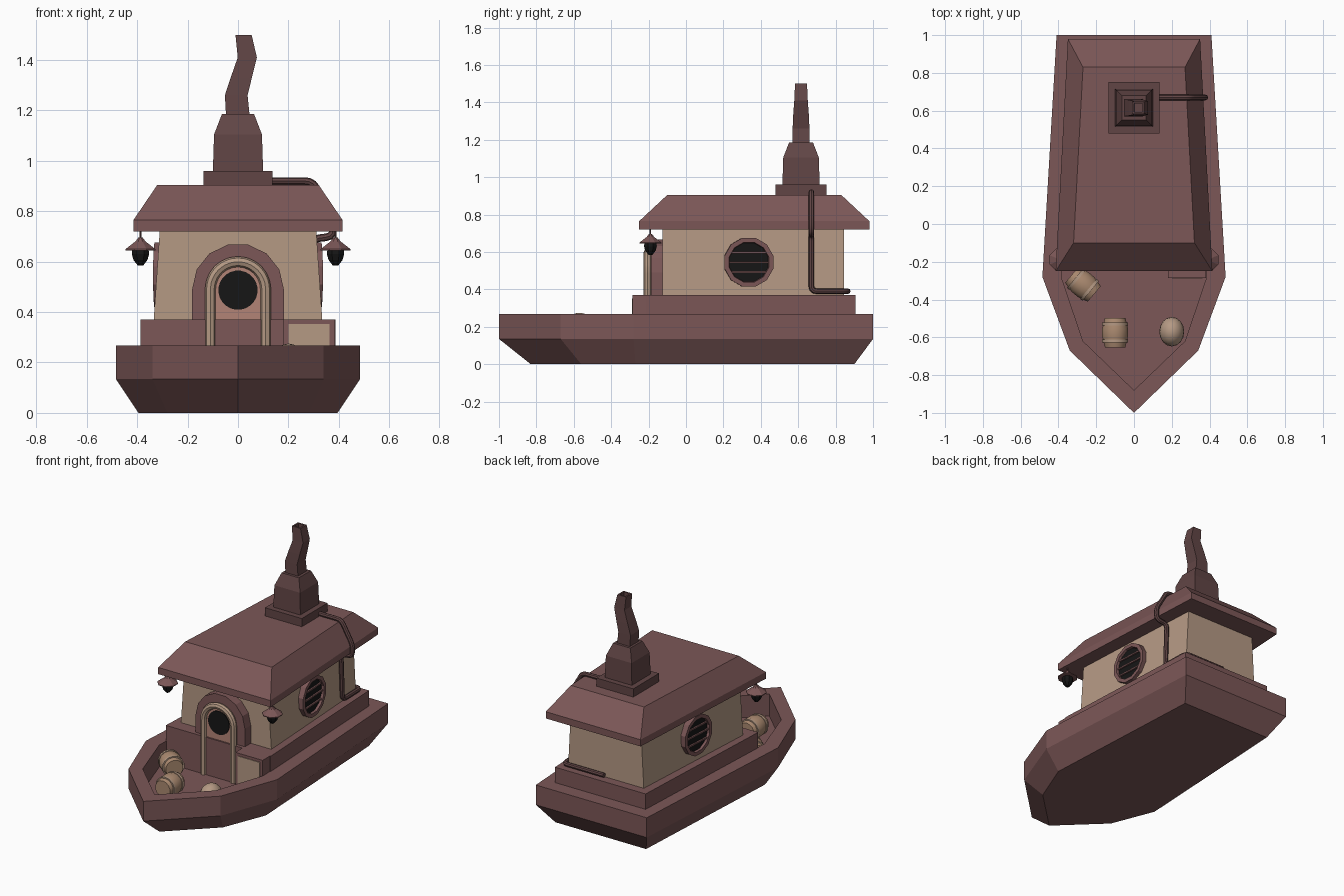
import bpy, bmesh, math
from mathutils import Matrix, Vector

if "Cube" in bpy.data.objects:
    bpy.data.objects.remove(bpy.data.objects["Cube"])


def mat(name, r, g, b):
    m = bpy.data.materials.new(name)
    m.diffuse_color = (r, g, b, 1)
    m.use_nodes = True
    m.node_tree.nodes["Principled BSDF"].inputs["Base Color"].default_value = m.diffuse_color
    return m


BROWN = mat("brown_wood", 0.20, 0.095, 0.095)
DARK = mat("dark_brown", 0.12, 0.06, 0.06)
BEIGE = mat("beige", 0.46, 0.32, 0.23)
TAN = mat("barrel_tan", 0.40, 0.25, 0.16)
PINK = mat("door_pink", 0.45, 0.23, 0.18)
BLACK = mat("black", 0.008, 0.008, 0.008)


def loft(name, rings, material, smooth=False, matrix=Matrix()):
    """Skin equal-length rings of points and cap both ends."""
    bm = bmesh.new()
    vs = [[bm.verts.new(matrix @ Vector(p)) for p in r] for r in rings]
    for a, b in zip(vs, vs[1:]):
        for i in range(len(a)):
            j = (i + 1) % len(a)
            bm.faces.new((a[i], a[j], b[j], b[i]))
    bm.faces.new(vs[0])
    bm.faces.new(vs[-1])
    bmesh.ops.recalc_face_normals(bm, faces=bm.faces)
    me = bpy.data.meshes.new(name)
    bm.to_mesh(me)
    bm.free()
    me.materials.append(material)
    ob = bpy.data.objects.new(name, me)
    bpy.context.collection.objects.link(ob)
    if smooth:
        shade(ob)
    return ob


def shade(ob):
    bpy.ops.object.select_all(action='DESELECT')
    bpy.context.view_layer.objects.active = ob
    ob.select_set(True)
    bpy.ops.object.shade_smooth_by_angle(angle=math.radians(40))


def lathe(name, profile, n, material, matrix=Matrix(), smooth=False):
    angles = [2 * math.pi * (i + 0.5) / n for i in range(n)]
    rings = [[(r * math.cos(a), r * math.sin(a), z) for a in angles] for r, z in profile]
    return loft(name, rings, material, smooth, matrix)


def rect(x0, x1, y0, y1, z):
    return [(x0, y0, z), (x1, y0, z), (x1, y1, z), (x0, y1, z)]


def trapezoid(front, back, y0, y1, z):
    return [(-front, y0, z), (front, y0, z), (back, y1, z), (-back, y1, z)]


def box(name, x, y, z, material, matrix=Matrix()):
    return loft(name, [rect(*x, *y, z[0]), rect(*x, *y, z[1])], material, False, matrix)


def tube(name, pts, r, material, bend=0.03):
    """Round pipe along a path with softened corners."""
    pts = [Vector(p) for p in pts]
    path = [pts[0]]
    for a, b, c in zip(pts, pts[1:], pts[2:]):
        p = b + (a - b).normalized() * min(bend, (a - b).length * 0.45)
        q = b + (c - b).normalized() * min(bend, (c - b).length * 0.45)
        path += [p.lerp(b, t).lerp(b.lerp(q, t), t) for t in (0, 0.33, 0.67, 1)]
    path.append(pts[-1])
    cu = bpy.data.curves.new(name, 'CURVE')
    cu.dimensions = '3D'
    cu.bevel_depth, cu.bevel_resolution, cu.use_fill_caps = r, 2, True
    sp = cu.splines.new('POLY')
    sp.points.add(len(path) - 1)
    for s, p in zip(sp.points, path):
        s.co = (*p, 1)
    cu.materials.append(material)
    ob = bpy.data.objects.new(name, cu)
    bpy.context.collection.objects.link(ob)
    bpy.ops.object.select_all(action='DESELECT')
    bpy.context.view_layer.objects.active = ob
    ob.select_set(True)
    bpy.ops.object.convert(target='MESH')
    shade(bpy.context.object)


def arch(hw, spring, bottom, n):
    """Outline (x, z) of a round-topped doorway."""
    top = [(hw * math.cos(math.pi * i / n), spring + hw * math.sin(math.pi * i / n)) for i in range(n + 1)]
    return [(hw, bottom)] + top + [(-hw, bottom)]


def arch_slab(name, outline, y0, y1, material):
    loft(name, [[(x, y, z) for x, z in outline] for y in (y0, y1)], material)


# Hull with sunken bow deck
def hull_ring(half, z):
    return [(x, y, z) for x, y in half] + [(-x, y, z) for x, y in reversed(half[1:])]


outer = [(0, -1), (0.34, -0.67), (0.485, -0.28), (0.41, 1)]
bottom = [(0, -0.83), (0.28, -0.56), (0.395, -0.27), (0.335, 0.9)]
inner = [(0, -0.88), (0.27, -0.62), (0.385, -0.28), (0.32, 0.88)]
FLOOR = 0.12
loft("hull", [hull_ring(bottom, 0), hull_ring(outer, 0.135), hull_ring(outer, 0.267),
              hull_ring(inner, 0.267), hull_ring(inner, FLOOR)], BROWN)

# Cabin base, step box with front panel, walls and roof
loft("cabin_base", [trapezoid(0.387, 0.335, -0.21, 0.905, z) for z in (FLOOR, 0.37)], BROWN)
box("step_box", (0.18, 0.382), (-0.285, -0.2), (FLOOR, 0.37), BROWN)
box("step_panel", (0.2, 0.363), (-0.289, -0.28), (0.15, 0.352), BEIGE)
loft("cabin_walls", [trapezoid(0.335, 0.28, -0.125, 0.845, 0.36),
                     trapezoid(0.31, 0.26, -0.125, 0.845, 0.73)], BEIGE)
loft("roof", [trapezoid(0.415, 0.35, -0.25, 0.98, 0.72),
              trapezoid(0.415, 0.35, -0.25, 0.98, 0.765),
              trapezoid(0.32, 0.27, -0.1, 0.83, 0.905)], BROWN)

# Doorway
arch_slab("door_surround", arch(0.182, 0.49, FLOOR, 7), -0.187, -0.12, BROWN)
arch_slab("door", arch(0.11, 0.49, FLOOR, 12), -0.2, -0.18, PINK)
tube("door_trim", [(x, -0.205, z) for x, z in arch(0.11, 0.49, FLOOR, 12)], 0.021, BEIGE, 0.008)
lathe("door_porthole", [(0.078, 0), (0.078, 0.006)], 24, BLACK,
      Matrix.Translation((0, -0.199, 0.487)) @ Matrix.Rotation(math.pi / 2, 4, 'X'))

# Side portholes and lanterns, mirrored
for s, side in ((1, "right"), (-1, "left")):
    n = Vector((s, 0.055, 0)).normalized()
    t = Vector((-s * n.y, abs(n.x), 0))
    m = Matrix.Translation((s * 0.297, 0.335, 0.545)) @ Matrix((t, (0, 0, 1), n)).transposed().to_4x4()
    lathe("window_frame_" + side, [(0.135, -0.012), (0.135, 0.033), (0.11, 0.033), (0.106, 0.012)], 12, BROWN, m)
    lathe("window_glass_" + side, [(0.107, 0.01), (0.107, 0.017)], 12, BLACK, m)
    for i in (-1, 0, 1):
        w = 0.107 if i == 0 else 0.092
        y = i * 0.053
        box("window_bar_" + side, (-w, w), (y - 0.005, y + 0.005), (0.015, 0.027), BROWN, m)
    p = Matrix.Translation((s * 0.387, -0.19, 0))
    lathe("lantern_rod_" + side, [(0.004, 0.68), (0.004, 0.73)], 6, DARK, p)
    lathe("lantern_hat_" + side, [(0.064, 0.645), (0.064, 0.65), (0.022, 0.68), (0.01, 0.695)], 8, BROWN, p)
    lathe("lantern_lamp_" + side, [(0.012, 0.585), (0.03, 0.607), (0.037, 0.63), (0.035, 0.648)], 8, BLACK, p)

# Chimney
CY = 0.615
def square(cx, h, z, hy=None):
    hy = hy or h
    return rect(cx - h, cx + h, CY - hy, CY + hy, z)

loft("chimney_plate", [square(0, 0.136, 0.895), square(0, 0.136, 0.96)], DARK)
loft("chimney_block", [square(0, 0.1, 0.95), square(0, 0.095, 1.105), square(0, 0.064, 1.185)], DARK)
loft("crooked_flue", [square(0, 0.047, 1.17), square(-0.007, 0.045, 1.26), square(0.013, 0.042, 1.33),
                      square(0.037, 0.038, 1.41, 0.036), square(0.022, 0.032, 1.5),
                      square(0.022, 0.022, 1.5), square(0.024, 0.022, 1.45)], DARK)

# Drain pipe from chimney over the roof, down the wall and round the back
tube("drain_pipe", [(0.1, 0.67, 0.92), (0.295, 0.67, 0.92), (0.378, 0.67, 0.775), (0.378, 0.67, 0.70),
                    (0.293, 0.67, 0.69), (0.303, 0.67, 0.39), (0.298, 0.865, 0.39), (0.0, 0.865, 0.39)],
     0.015, DARK)

# Barrels and sack on the bow deck
def barrel(name, loc, ang):
    m = Matrix.Translation(loc) @ Matrix.Rotation(ang, 4, 'Z') @ Matrix.Rotation(math.pi / 2, 4, 'X')
    lathe(name, [(0.055, -0.078), (0.063, -0.05), (0.07, -0.02), (0.07, 0.02), (0.063, 0.05), (0.055, 0.078)],
          14, TAN, m, True)
    for z in (-0.045, 0.045):
        lathe(name + "_hoop", [(0.06, z - 0.008), (0.07, z - 0.008), (0.07, z + 0.008), (0.06, z + 0.008)],
              14, BEIGE, m, True)

barrel("barrel_front", (-0.1, -0.575, FLOOR + 0.07), 0)
barrel("barrel_back", (-0.27, -0.32, FLOOR + 0.07), math.radians(50))
bpy.ops.mesh.primitive_uv_sphere_add(segments=16, ring_count=10, location=(0.2, -0.57, FLOOR + 0.077))
sack = bpy.context.object
sack.name = "round_sack"
sack.scale = (0.066, 0.078, 0.078)
sack.data.materials.append(BEIGE)
shade(sack)
